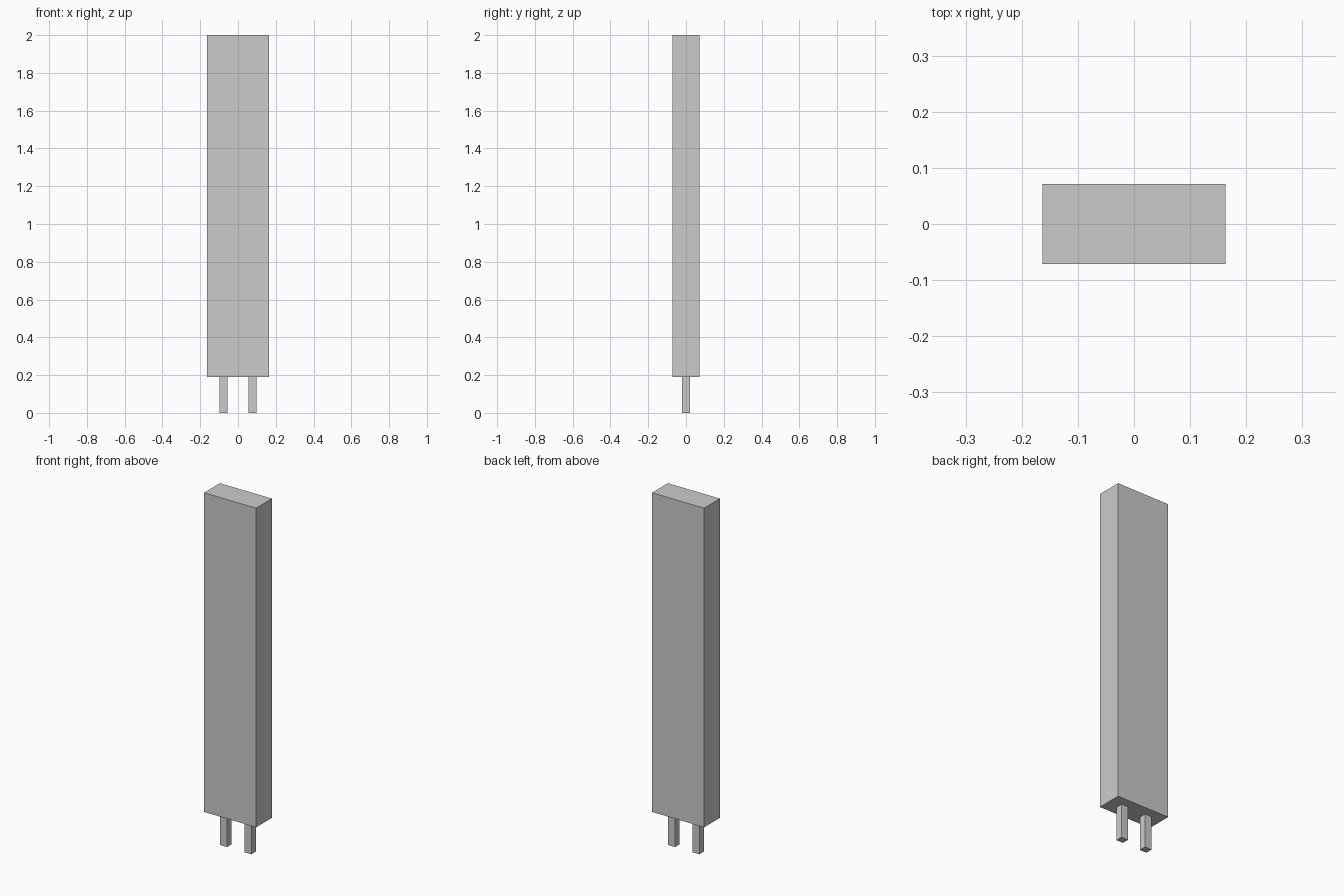
import bpy

if "Cube" in bpy.data.objects:
    bpy.data.objects.remove(bpy.data.objects["Cube"])


def box(name, x, y, z, sx, sy, sz):
    """Box centred on x, y with its underside at z."""
    bpy.ops.mesh.primitive_cube_add(size=1, location=(x, y, z + sz / 2))
    ob = bpy.context.object
    ob.name = name
    ob.scale = (sx, sy, sz)
    bpy.ops.object.transform_apply(location=False, rotation=False, scale=True)
    return ob


LEG_H = 0.19

# Tall slab body
box("body", 0, 0, LEG_H, 0.327, 0.142, 2 - LEG_H)

# Two square legs under the body
for side, x in (("left", -0.0765), ("right", 0.0765)):
    box(f"{side}_leg", x, 0, 0, 0.042, 0.04, LEG_H)
